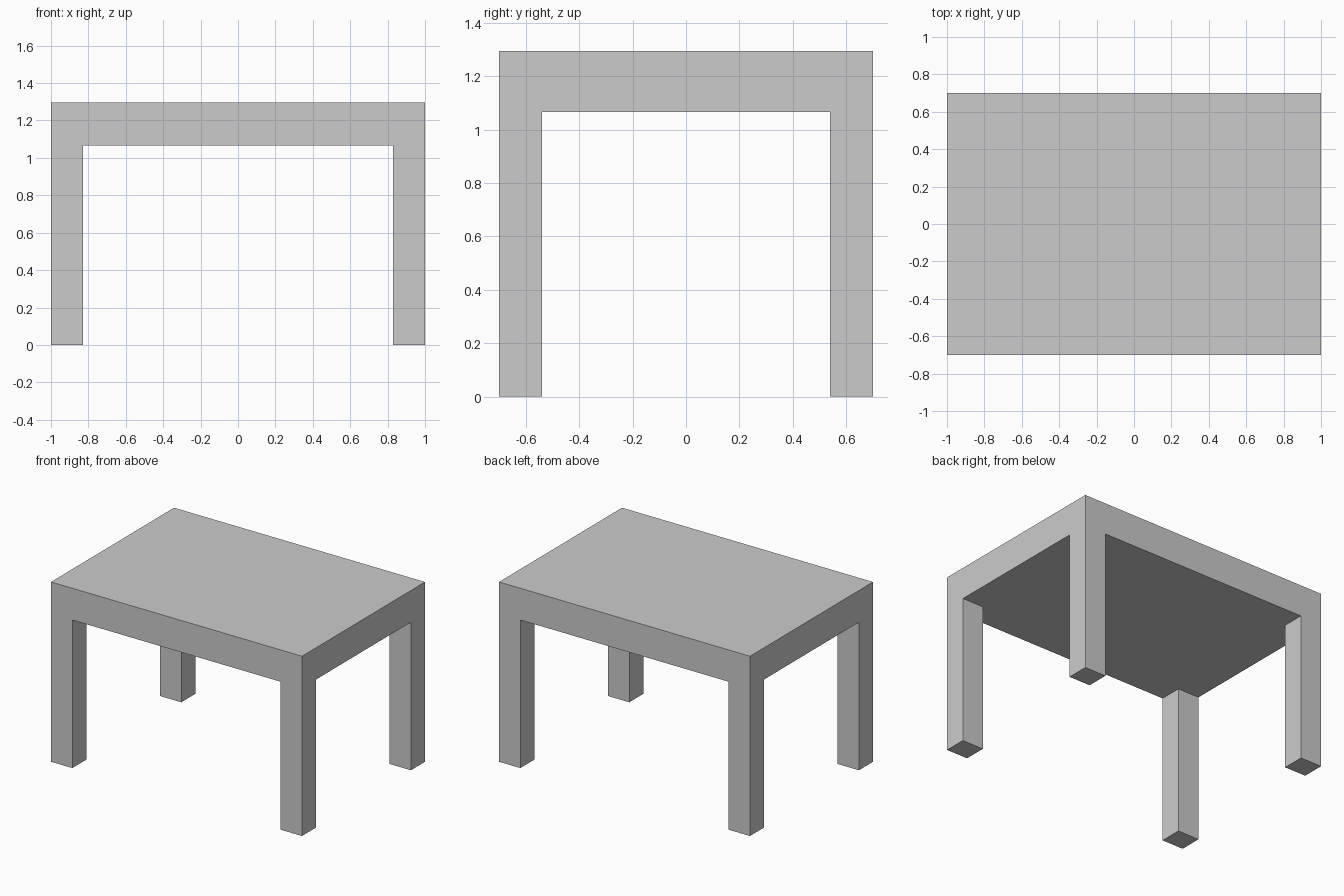
import bpy, bmesh
from mathutils import Matrix, Vector

if "Cube" in bpy.data.objects:
    bpy.data.objects.remove(bpy.data.objects["Cube"])

HALF_X, HALF_Y = 1.0, 0.70        # table half size
LEG_X, LEG_Y = 0.83, 0.54         # inner faces of the legs
UNDER, TOP = 1.066, 1.295         # slab underside and top

bm = bmesh.new()

# thick tabletop slab
size = Matrix.Diagonal((2 * HALF_X, 2 * HALF_Y, TOP - UNDER, 1))
bmesh.ops.create_cube(bm, size=1, matrix=Matrix.Translation((0, 0, (TOP + UNDER) / 2)) @ size)

# cut lines that outline the leg corners
for axis, d in (((1, 0, 0), LEG_X), ((0, 1, 0), LEG_Y)):
    for s in (-1, 1):
        n = Vector(axis)
        bmesh.ops.bisect_plane(bm, geom=bm.verts[:] + bm.edges[:] + bm.faces[:],
                               plane_co=n * d * s, plane_no=n)

# four square legs pulled down from the underside corners
bm.normal_update()
corners = []
for f in bm.faces:
    c = f.calc_center_median()
    if f.normal.z < -0.9 and abs(c.x) > LEG_X and abs(c.y) > LEG_Y:
        corners.append(f)
legs = bmesh.ops.extrude_discrete_faces(bm, faces=corners)["faces"]
for f in legs:
    for v in f.verts:
        v.co.z = 0

# merge flush faces so each side is one clean flat face
bmesh.ops.dissolve_limit(bm, angle_limit=0.01, verts=bm.verts[:], edges=bm.edges[:])
bmesh.ops.recalc_face_normals(bm, faces=bm.faces[:])

mesh = bpy.data.meshes.new("table")
bm.to_mesh(mesh)
bm.free()
bpy.context.collection.objects.link(bpy.data.objects.new("table", mesh))
